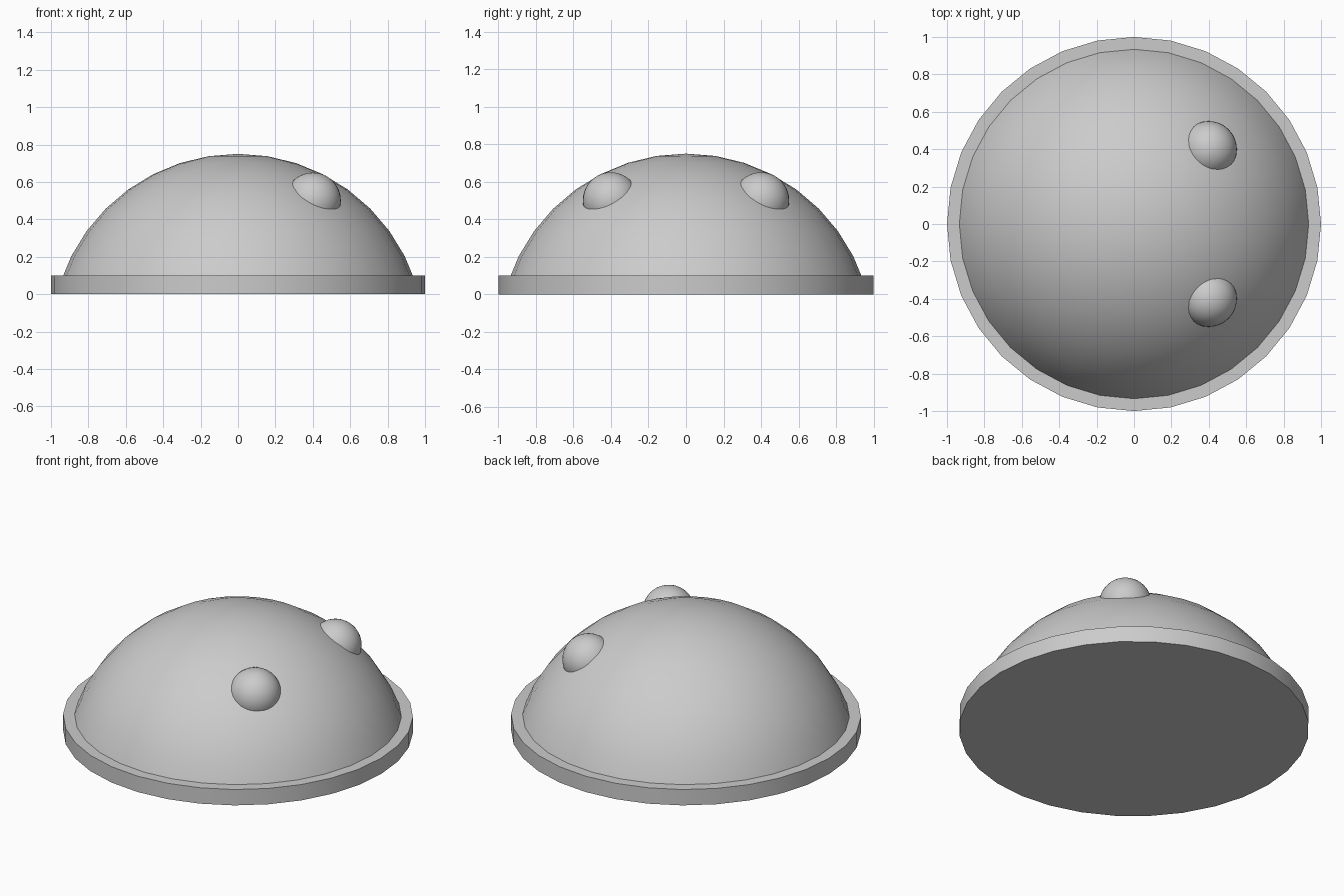
import bpy
import bmesh
import math
from mathutils import Matrix, Vector

if "Cube" in bpy.data.objects:
    bpy.data.objects.remove(bpy.data.objects["Cube"], do_unlink=True)

# One plain grey for every part
GREY = (0.6, 0.6, 0.6, 1.0)
grey = bpy.data.materials.new("plain_grey")
grey.use_nodes = True
grey.diffuse_color = GREY
grey.node_tree.nodes["Principled BSDF"].inputs["Base Color"].default_value = GREY

BASE_HEIGHT = 0.1
DOME_RADIUS = 1.0
DOME_CENTRE = Vector((0, 0, -0.25))


def add_part(name, bm):
    mesh = bpy.data.meshes.new(name)
    bm.to_mesh(mesh)
    bm.free()
    mesh.materials.append(grey)
    part = bpy.data.objects.new(name, mesh)
    bpy.context.collection.objects.link(part)
    bpy.ops.object.select_all(action="DESELECT")
    part.select_set(True)
    bpy.context.view_layer.objects.active = part
    bpy.ops.object.shade_smooth_by_angle(angle=math.radians(30))
    return part


def sphere(centre, radius, segments, rings):
    bm = bmesh.new()
    bmesh.ops.create_uvsphere(bm, u_segments=segments, v_segments=rings,
                              radius=radius, matrix=Matrix.Translation(centre))
    return bm


# Flat round base
bm = bmesh.new()
bmesh.ops.create_cone(bm, cap_ends=True, segments=32, radius1=1, radius2=1,
                      depth=BASE_HEIGHT,
                      matrix=Matrix.Translation((0, 0, BASE_HEIGHT / 2)))
add_part("base_plate", bm)

# Dome: a sphere cut off where it meets the base
bm = sphere(DOME_CENTRE, DOME_RADIUS, 32, 20)
bmesh.ops.bisect_plane(bm, geom=bm.verts[:] + bm.edges[:] + bm.faces[:],
                       plane_co=(0, 0, BASE_HEIGHT), plane_no=(0, 0, 1),
                       clear_inner=True)
add_part("dome", bm)

# Two round knobs half sunk into the dome on the left side
for name, side in (("front_knob", -1), ("back_knob", 1)):
    add_part(name, sphere(Vector((0.4, 0.4 * side, 0.5)), 0.15, 32, 20))
